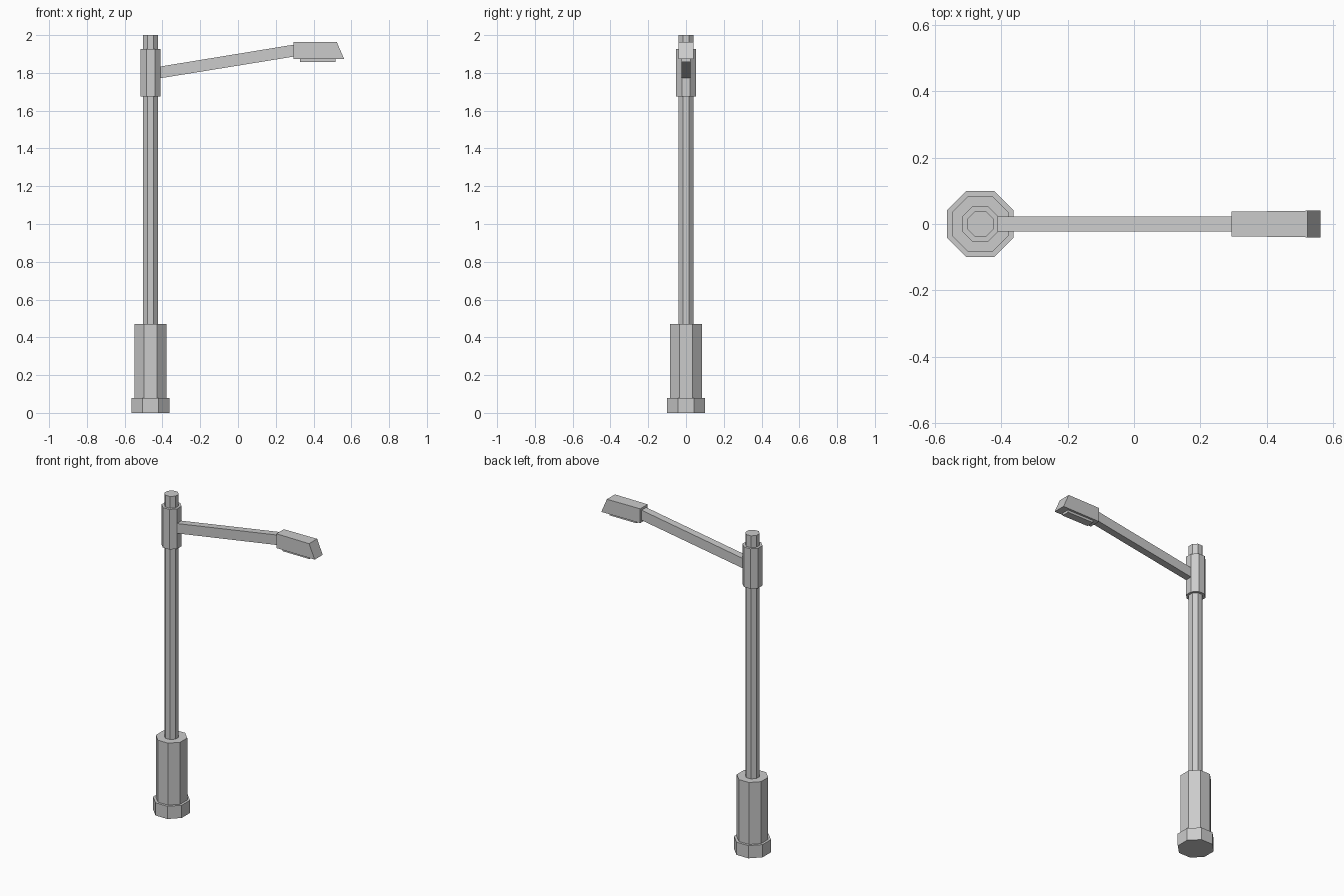
import bpy
from math import pi, cos

if "Cube" in bpy.data.objects:
    bpy.data.objects.remove(bpy.data.objects["Cube"])

PX = -0.463  # post axis


def make(name, verts, faces):
    me = bpy.data.meshes.new(name)
    me.from_pydata(verts, [], faces)
    me.update()
    ob = bpy.data.objects.new(name, me)
    bpy.context.collection.objects.link(ob)
    return ob


def octagon(name, apothem, z0, z1):
    bpy.ops.mesh.primitive_cylinder_add(
        vertices=8, radius=apothem / cos(pi / 8), depth=z1 - z0,
        location=(PX, 0, (z0 + z1) / 2), rotation=(0, 0, pi / 8))
    bpy.context.object.name = name


def side_prism(name, profile):
    """Closed prism from a side profile of (x, z, half width in y) points."""
    n = len(profile)
    verts = [(x, -w, z) for x, z, w in profile] + [(x, w, z) for x, z, w in profile]
    faces = [tuple(range(n)), tuple(range(2 * n - 1, n - 1, -1))]
    faces += [(i, i + n, (i + 1) % n + n, (i + 1) % n) for i in range(n)]
    return make(name, verts, faces)


# Post: stacked octagonal sections
octagon("base_foot", 0.10, 0, 0.08)
octagon("base_housing", 0.085, 0.08, 0.47)
octagon("post", 0.039, 0.47, 2.0)
octagon("arm_collar", 0.054, 1.674, 1.926)

# Sloping arm
side_prism("arm", [(-0.41, 1.772, 0.023), (0.293, 1.886, 0.023),
                   (0.293, 1.949, 0.023), (-0.41, 1.834, 0.023)])

# Lamp head, slightly wider toward its slanted tip
side_prism("lamp_head", [(0.293, 1.873, 0.037), (0.562, 1.873, 0.04),
                         (0.523, 1.963, 0.04), (0.293, 1.963, 0.037)])

# Lens under the head
side_prism("lamp_lens", [(0.328, 1.858, 0.025), (0.516, 1.858, 0.025),
                         (0.516, 1.873, 0.025), (0.328, 1.873, 0.025)])
